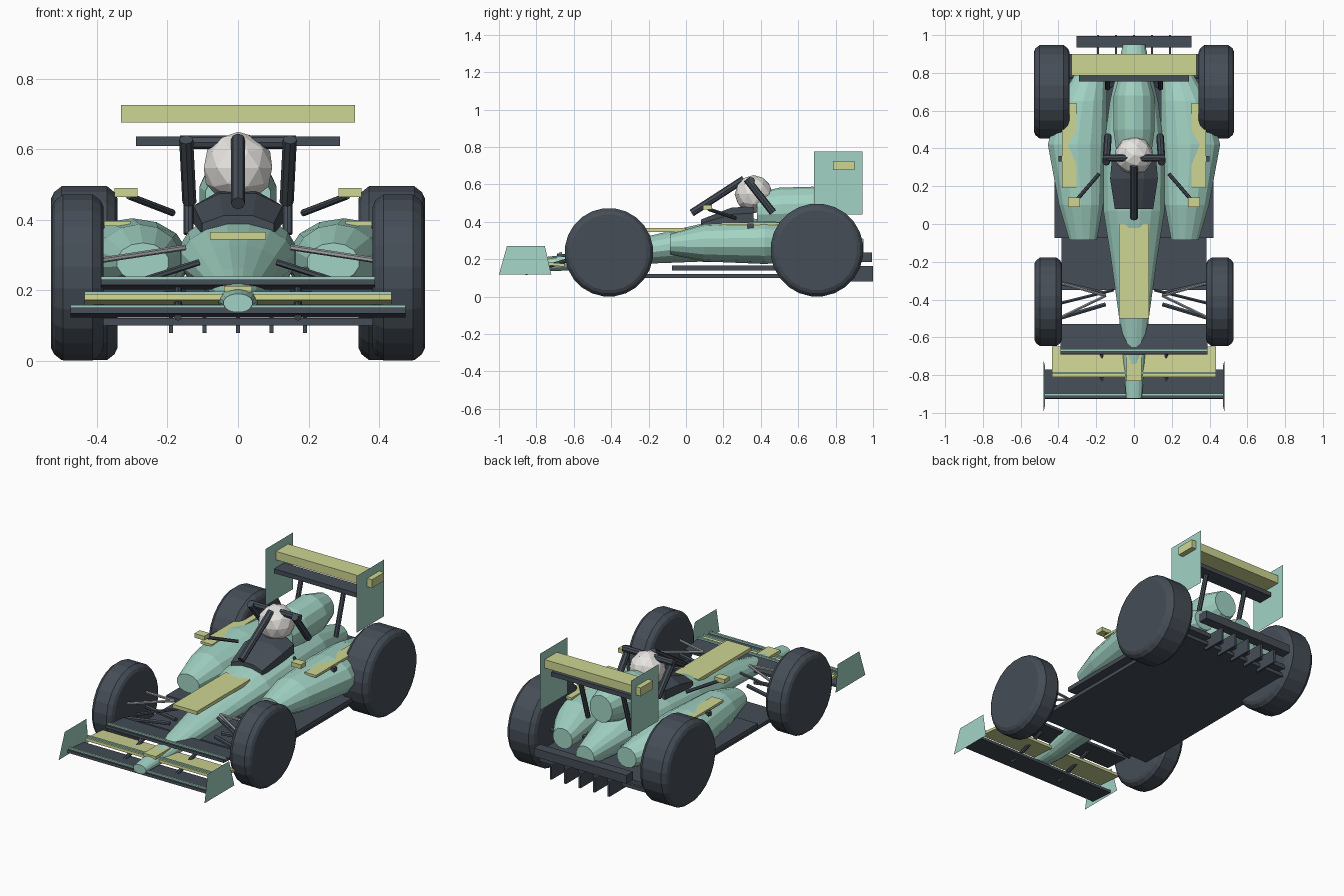
import bpy, bmesh, math
from mathutils import Vector, Matrix

if "Cube" in bpy.data.objects:
    bpy.data.objects.remove(bpy.data.objects["Cube"])


def material(name, rgb):
    m = bpy.data.materials.new(name)
    m.diffuse_color = (*rgb, 1)
    m.use_nodes = True
    m.node_tree.nodes["Principled BSDF"].inputs["Base Color"].default_value = m.diffuse_color
    return m


TEAL = material("teal_paint", (0.36, 0.65, 0.55))
YELLOW = material("yellow_paint", (0.62, 0.67, 0.29))
DARK = material("dark_carbon", (0.06, 0.075, 0.095))
WHITE = material("helmet_white", (0.80, 0.78, 0.75))
STEEL = material("steel_rod", (0.35, 0.36, 0.38))


def finish(name, bm, mat, mirror=False):
    bmesh.ops.recalc_face_normals(bm, faces=bm.faces)
    me = bpy.data.meshes.new(name)
    bm.to_mesh(me)
    bm.free()
    me.materials.append(mat)
    ob = bpy.data.objects.new(name, me)
    bpy.context.collection.objects.link(ob)
    if mirror:
        mod = ob.modifiers.new("mirror", 'MIRROR')
        mod.use_mirror_merge = False
    return ob


def box(name, x, y, z, mat, mirror=False, pitch=0):
    """Box from (min, max) ranges, optionally pitched about x."""
    c = [(r[0] + r[1]) / 2 for r in (x, y, z)]
    s = [r[1] - r[0] for r in (x, y, z)]
    bm = bmesh.new()
    bmesh.ops.create_cube(bm, size=1, matrix=Matrix.Translation(c)
                          @ Matrix.Rotation(pitch, 4, 'X') @ Matrix.Diagonal((*s, 1)))
    return finish(name, bm, mat, mirror)


def rod(name, a, b, r, mat, mirror=False, sides=8):
    a, b = Vector(a), Vector(b)
    rot = (b - a).to_track_quat('Z', 'Y').to_matrix().to_4x4()
    bm = bmesh.new()
    bmesh.ops.create_cone(bm, cap_ends=True, segments=sides, radius1=r, radius2=r,
                          depth=(b - a).length,
                          matrix=Matrix.Translation((a + b) / 2) @ rot)
    return finish(name, bm, mat, mirror)


def loft(name, sections, mat, sides=12, mirror=False, matrix=Matrix()):
    """Skin elliptical sections (y, centre x, centre z, half width, half height)."""
    bm = bmesh.new()
    rings = []
    for y, cx, cz, hw, hh in sections:
        angles = [2 * math.pi * (i + 0.5) / sides for i in range(sides)]
        rings.append([bm.verts.new(matrix @ Vector((cx + hw * math.cos(a), y, cz + hh * math.sin(a))))
                      for a in angles])
    for p, q in zip(rings, rings[1:]):
        for i in range(sides):
            j = (i + 1) % sides
            bm.faces.new((p[i], p[j], q[j], q[i]))
    bm.faces.new(rings[0])
    bm.faces.new(rings[-1])
    return finish(name, bm, mat, mirror)


def plate(name, pts, mat):
    """Thin mirrored sheet from a polygon."""
    bm = bmesh.new()
    bm.faces.new([bm.verts.new(p) for p in pts])
    return finish(name, bm, mat, True)


def wheel(name, y, r, x0, x1):
    """Chamfered tyre turned about the x axis, with a slight ring at each cap."""
    prof = [(x0, 0.86), (x0 + 0.008, 0.93), (x0 + 0.03, 1), (x1 - 0.03, 1),
            (x1 - 0.008, 0.93), (x1, 0.86)]
    turn = Matrix.Translation((0, y, r)) @ Matrix.Rotation(-math.pi / 2, 4, 'Z')
    loft(name, [(x, 0, 0, r * k, r * k) for x, k in prof], DARK, 24, True, turn)


# wheels
wheel("front_wheels", -0.412, 0.237, 0.382, 0.527)
wheel("rear_wheels", 0.70, 0.249, 0.342, 0.53)

# main body from nose tip to gearbox
loft("main_body", [(-0.925, 0, 0.165, 0.042, 0.026), (-0.69, 0, 0.178, 0.06, 0.042),
                   (-0.5, 0, 0.207, 0.08, 0.058), (-0.18, 0, 0.253, 0.125, 0.077),
                   (0.07, 0, 0.287, 0.165, 0.102), (0.35, 0, 0.30, 0.17, 0.12),
                   (0.65, 0, 0.29, 0.13, 0.11), (0.95, 0, 0.25, 0.06, 0.06)], TEAL, 16)
loft("engine_cover", [(0.38, 0, 0.46, 0.095, 0.095), (0.50, 0, 0.468, 0.112, 0.115),
                      (0.68, 0, 0.475, 0.11, 0.113), (0.80, 0, 0.475, 0.075, 0.08)], TEAL, 14)
loft("sidepods", [(-0.085, 0.27, 0.28, 0.075, 0.055), (0.1, 0.28, 0.288, 0.12, 0.1),
                  (0.42, 0.30, 0.29, 0.16, 0.115), (0.65, 0.27, 0.288, 0.13, 0.1),
                  (0.86, 0.21, 0.265, 0.065, 0.06)], TEAL, 14, True)
box("nose_panel", (-0.08, 0.08), (-0.5, 0), (0.345, 0.366), YELLOW)
box("sidepod_stripes", (0.305, 0.38), (0.19, 0.64), (0.383, 0.397), YELLOW, True)
box("sidepod_fins", (0.378, 0.40), (0.33, 0.36), (0.35, 0.39), DARK, True)

# cockpit, helmet and head protection
loft("cockpit_surround", [(0.08, 0, 0.375, 0.11, 0.04), (0.24, 0, 0.415, 0.137, 0.065),
                          (0.36, 0, 0.42, 0.125, 0.07)], DARK, 8)
bm = bmesh.new()
bmesh.ops.create_icosphere(bm, subdivisions=2, radius=0.102,
                           matrix=Matrix.Translation((0, 0.362, 0.548)))
finish("helmet", bm, WHITE)
rod("halo_front_strut", (0, 0.03, 0.447), (0, 0.31, 0.628), 0.02, DARK)
rod("halo_cross_bar", (-0.165, 0.35, 0.62), (0.165, 0.35, 0.62), 0.019, DARK)
rod("halo_side_legs", (0.147, 0.325, 0.628), (0.138, 0.465, 0.45), 0.02, DARK, True)

# mirrors
box("mirrors", (0.285, 0.35), (0.09, 0.14), (0.465, 0.49), YELLOW, True)
rod("mirror_stalks", (0.31, 0.12, 0.468), (0.185, 0.265, 0.42), 0.01, DARK, True)

# floor, diffuser and rear crash beam
box("upper_floor", (-0.42, 0.42), (-0.075, 0.90), (0.14, 0.166), DARK)
box("lower_floor", (-0.385, 0.385), (-0.35, 0.88), (0.10, 0.122), DARK)
for x in (-0.19, -0.095, 0, 0.095, 0.19):
    box("diffuser_fin", (x - 0.006, x + 0.006), (0.85, 1.0), (0.08, 0.163), DARK)
box("rear_beam", (-0.305, 0.305), (0.935, 0.995), (0.185, 0.235), DARK)

# front wing: three stacked planes, each with a thin leading strip
for name, w, y0, y1, z, mat in (("main_plane", 0.475, -0.925, -0.77, 0.137, DARK),
                                ("middle_flap", 0.435, -0.81, -0.65, 0.175, YELLOW),
                                ("upper_flap", 0.388, -0.69, -0.53, 0.217, DARK)):
    box("front_wing_" + name, (-w, w), (y0, y1), (z - 0.008, z + 0.008), mat, pitch=-0.08)
    box("front_wing_strip_" + name, (-w, w), (y0 + 0.015, y0 + 0.027),
        (z + 0.01, z + 0.022), TEAL)
plate("front_wing_endplates", [(0.48, -1.0, 0.118), (0.47, -0.957, 0.272),
                               (0.47, -0.755, 0.272), (0.48, -0.72, 0.118)], TEAL)
box("front_wing_cap", (-0.04, 0.04), (-0.83, -0.69), (0.195, 0.213), YELLOW)
rod("front_wing_brackets", (0.17, -0.86, 0.125), (0.17, -0.60, 0.205), 0.011, DARK, True)

# rear wing
box("rear_wing_main", (-0.332, 0.332), (0.785, 0.90), (0.676, 0.726), YELLOW)
box("rear_wing_lower_flap", (-0.29, 0.29), (0.755, 0.85), (0.61, 0.636), DARK)
plate("rear_wing_endplates", [(0.30, 0.685, 0.44), (0.30, 0.685, 0.777),
                              (0.30, 0.943, 0.777), (0.30, 0.943, 0.44)], TEAL)
rod("rear_wing_pylons", (0.14, 0.72, 0.36), (0.14, 0.80, 0.62), 0.014, DARK, True)

# suspension arms
for y in (-0.31, -0.50):
    rod("front_upper_arm", (0.15, -0.38, 0.322), (0.40, y, 0.284), 0.008, STEEL, True, 6)
    rod("front_lower_arm", (0.15, -0.395 + (y + 0.4) * 0.3, 0.205), (0.40, y, 0.20),
        0.012, DARK, True, 6)
for y in (0.62, 0.78):
    rod("rear_arm", (0.08, 0.75, 0.26), (0.36, y, 0.25), 0.011, DARK, True, 6)
rod("front_push_rod", (0.11, -0.35, 0.28), (0.39, -0.42, 0.19), 0.009, DARK, True, 6)
